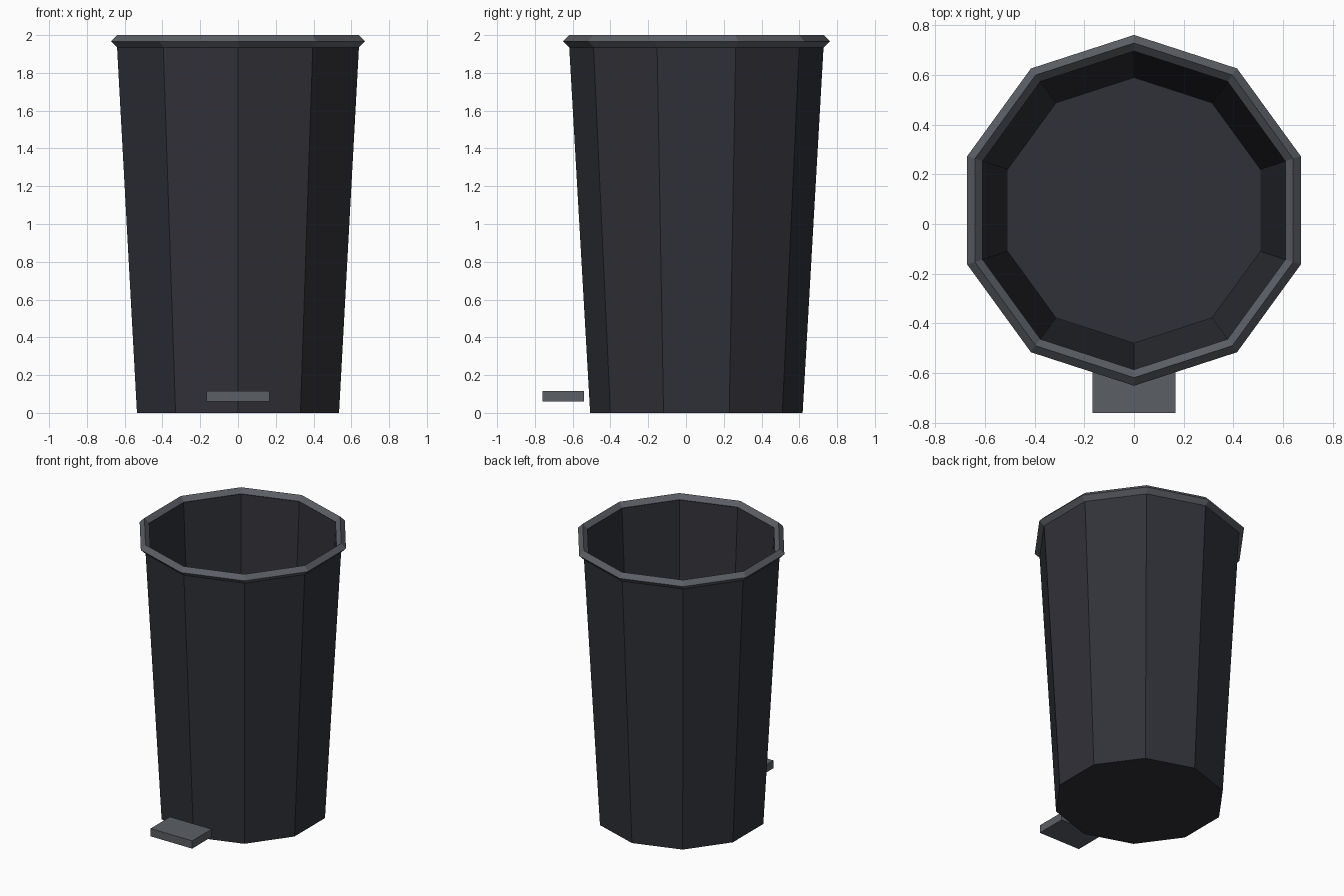
import bpy, bmesh
from math import sin, cos, pi

SIDES = 10
CENTRE_Y = 0.055

# Remove the default cube
cube = bpy.data.objects.get("Cube")
if cube:
    bpy.data.objects.remove(cube, do_unlink=True)


def make_material(name, rgb):
    mat = bpy.data.materials.new(name)
    mat.use_nodes = True
    colour = (*rgb, 1)
    mat.diffuse_color = colour
    shader = next(n for n in mat.node_tree.nodes if n.type == 'BSDF_PRINCIPLED')
    shader.inputs["Base Color"].default_value = colour
    return mat


def finish(name, bm, mat, location):
    bmesh.ops.recalc_face_normals(bm, faces=bm.faces)
    mesh = bpy.data.meshes.new(name)
    bm.to_mesh(mesh)
    bm.free()
    mesh.materials.append(mat)
    obj = bpy.data.objects.new(name, mesh)
    obj.location = location
    bpy.context.collection.objects.link(obj)
    return obj


def lathe(name, profile, mat, closed):
    """Spin (radius, height) points; either loop the profile or cap both ends."""
    bm = bmesh.new()
    angles = [pi / 2 + 2 * pi * i / SIDES for i in range(SIDES)]
    rings = [[bm.verts.new((r * cos(a), r * sin(a), z)) for a in angles]
             for r, z in profile]
    pairs = list(zip(rings, rings[1:]))
    if closed:
        pairs.append((rings[-1], rings[0]))
    else:
        bm.faces.new(rings[0])
        bm.faces.new(rings[-1])
    for low, high in pairs:
        for i in range(SIDES):
            j = (i + 1) % SIDES
            bm.faces.new((low[i], low[j], high[j], high[i]))
    return finish(name, bm, mat, (0, CENTRE_Y, 0))


dark = make_material("charcoal plastic", (0.03, 0.031, 0.039))
grey = make_material("slate grey", (0.105, 0.113, 0.13))

# Tapered hollow bin: outer wall, lip, inner wall and floor
lathe("bin_body", [(0.5625, 0), (0.675, 1.967), (0.645, 1.967), (0.535, 0.03)],
      dark, closed=False)

# Rim with a diamond cross-section
R, Z, T = 0.674, 1.9675, 0.0325
lathe("rim", [(R + T, Z), (R, Z + T), (R - T, Z), (R, Z - T)], grey, closed=True)

# Foot pedal at the front
bm = bmesh.new()
bmesh.ops.create_cube(bm, size=1)
bmesh.ops.scale(bm, vec=(0.333, 0.222, 0.056), verts=bm.verts)
finish("foot_pedal", bm, grey, (0, -0.65, 0.087))
